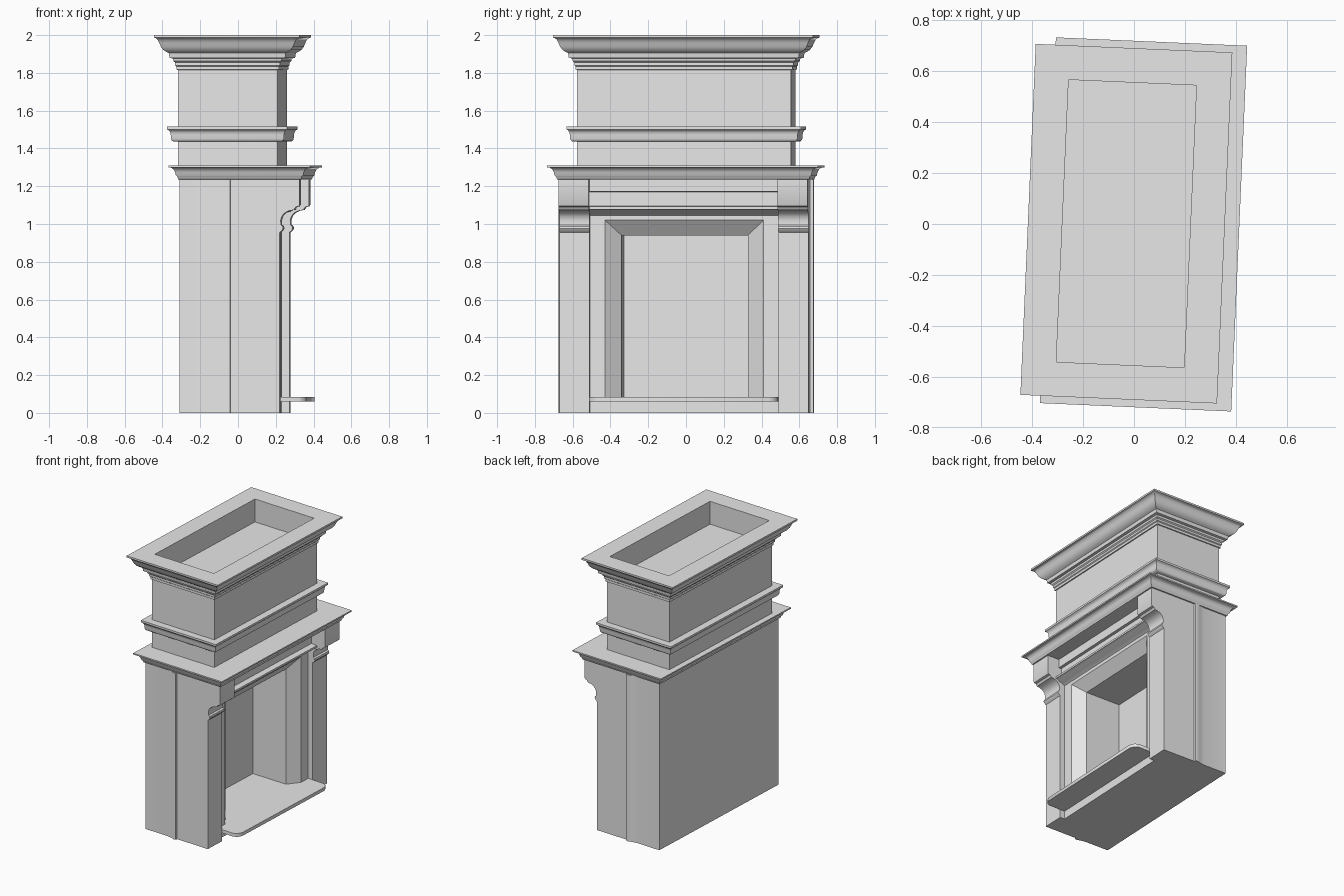
import bpy, bmesh, math

cube = bpy.data.objects.get("Cube")
if cube:
    bpy.data.objects.remove(cube, do_unlink=True)

stone = bpy.data.materials.new("grey stone")
stone.use_nodes = True
stone.diffuse_color = (0.8, 0.8, 0.8, 1)
stone.node_tree.nodes["Principled BSDF"].inputs["Base Color"].default_value = (0.8, 0.8, 0.8, 1)

TURN = math.radians(-2.5)   # the whole piece stands slightly turned


def loft(name, rings, cap=True):
    """Skin a row of rings; cap the ends, or join the last ring to the first."""
    bm = bmesh.new()
    loops = [[bm.verts.new(p) for p in ring] for ring in rings]
    n = len(loops[0])
    pairs = list(zip(loops, loops[1:]))
    if cap:
        bm.faces.new(loops[0])
        bm.faces.new(loops[-1])
    else:
        pairs.append((loops[-1], loops[0]))
    for a, b in pairs:
        for i in range(n):
            j = (i + 1) % n
            bm.faces.new((a[i], a[j], b[j], b[i]))
    bmesh.ops.recalc_face_normals(bm, faces=bm.faces)
    mesh = bpy.data.meshes.new(name)
    bm.to_mesh(mesh)
    bm.free()
    mesh.materials.append(stone)
    obj = bpy.data.objects.new(name, mesh)
    obj.rotation_euler.z = TURN
    bpy.context.collection.objects.link(obj)
    return obj


def upright(name, plan, z0, z1):
    return loft(name, [[(x, y, z) for x, y in plan] for z in (z0, z1)])


def sideways(name, profile, y0, y1):
    return loft(name, [[(x, y, z) for x, z in profile] for y in (y0, y1)])


def moulding(name, box, steps, cap=False):
    """Run a profile of (projection, height) steps around a rectangle."""
    x0, x1, h = box
    return loft(name, [[(x0 - d, -h - d, z), (x1 + d, -h - d, z),
                        (x1 + d, h + d, z), (x0 - d, h + d, z)]
                       for d, z in steps], cap)


BACK, FACE, PILASTER, CORBEL = -0.28, 0.212, 0.25, 0.355
HALF, INNER, SOFFIT = 0.66, 0.50, 1.235

# Chimney breast with a raised bead down each side
side = [(BACK, HALF), (-0.09, HALF), (-0.055, HALF + 0.006), (-0.025, HALF + 0.016),
        (-0.012, HALF + 0.014), (-0.01, HALF), (FACE, HALF)]
breast = upright("chimney_breast", side + [(x, -y) for x, y in reversed(side)], 0, SOFFIT)

# Firebox with splayed surround, cut from the breast
FLOOR = 0.085
rings = [[(x, -w, FLOOR), (x, w, FLOOR), (x, w, top), (x, -w, top)]
         for x, w, top in ((0.3, 0.54, 1.14), (FACE, 0.42, 1.02),
                           (0.15, 0.335, 0.94), (-0.13, 0.335, 0.94))]
cutter = loft("firebox_cutter", rings)
cutter.hide_render = True
cut = breast.modifiers.new("firebox", "BOOLEAN")
cut.operation = "DIFFERENCE"
cut.solver = "EXACT"
cut.object = cutter
bpy.context.view_layer.objects.active = breast
breast.select_set(True)
bpy.ops.object.modifier_apply(modifier=cut.name)
bpy.data.objects.remove(cutter, do_unlink=True)

# Pilasters with scrolled corbels
bracket = [(FACE, 0), (PILASTER, 0), (PILASTER, 0.955), (0.262, 0.965), (0.268, 0.975),
           (0.266, 0.988), (0.256, 0.996), (0.255, 1.02), (0.262, 1.042), (0.278, 1.06),
           (0.3, 1.07), (0.325, 1.075), (0.335, 1.09), (0.35, 1.094),
           (CORBEL, 1.102), (CORBEL, SOFFIT), (FACE, SOFFIT)]
for name, s in (("left_pilaster", 1), ("right_pilaster", -1)):
    sideways(name, bracket, s * INNER, s * HALF)

# Lintel with a ledge under the frieze
sideways("lintel", [(FACE, 1.045), (0.235, 1.06), (0.255, 1.064), (0.27, 1.075),
                    (0.285, 1.078), (0.285, 1.092), (0.24, 1.095), (0.24, 1.17),
                    (0.26, 1.172), (0.26, SOFFIT), (FACE, SOFFIT)], -INNER, INNER)

# Hearth slab with clipped corners
edge = [(FACE, INNER), (0.345, INNER), (0.37, 0.485), (0.385, 0.455)]
upright("hearth", edge + [(x, -y) for x, y in reversed(edge)], 0.06, FLOOR)

# Mantel shelf
moulding("mantel_shelf", (BACK, CORBEL, HALF),
         [(0, SOFFIT), (0.008, 1.237), (0.012, 1.25), (0.02, 1.258), (0.024, 1.275),
          (0.032, 1.29), (0.044, 1.298), (0.058, 1.3), (0.058, 1.31)], True)

# Overmantel, belt moulding and crown
UPPER = (-0.294, 0.234, 0.567)
moulding("overmantel", UPPER, [(0, 1.31), (0, 1.83)], True)
moulding("belt_moulding", UPPER,
         [(-0.01, 1.435), (0.024, 1.437), (0.031, 1.442), (0.035, 1.452), (0.036, 1.472),
          (0.039, 1.486), (0.046, 1.496), (0.054, 1.5), (0.054, 1.515), (-0.01, 1.515)])
moulding("crown", UPPER,
         [(-0.013, 1.815), (0.008, 1.817), (0.008, 1.835), (0.014, 1.84), (0.014, 1.855),
          (0.022, 1.862), (0.025, 1.876), (0.042, 1.88), (0.046, 1.905), (0.06, 1.912),
          (0.074, 1.922), (0.086, 1.938), (0.094, 1.958), (0.102, 1.975), (0.112, 1.984),
          (0.122, 1.987), (0.122, 2.0), (-0.013, 2.0)])

# Soften the curves, keep the arrises sharp
for obj in bpy.context.collection.objects:
    if obj.type == "MESH" and stone.name in obj.data.materials:
        bpy.ops.object.select_all(action="DESELECT")
        bpy.context.view_layer.objects.active = obj
        obj.select_set(True)
        bpy.ops.object.shade_smooth_by_angle(angle=math.radians(35))
